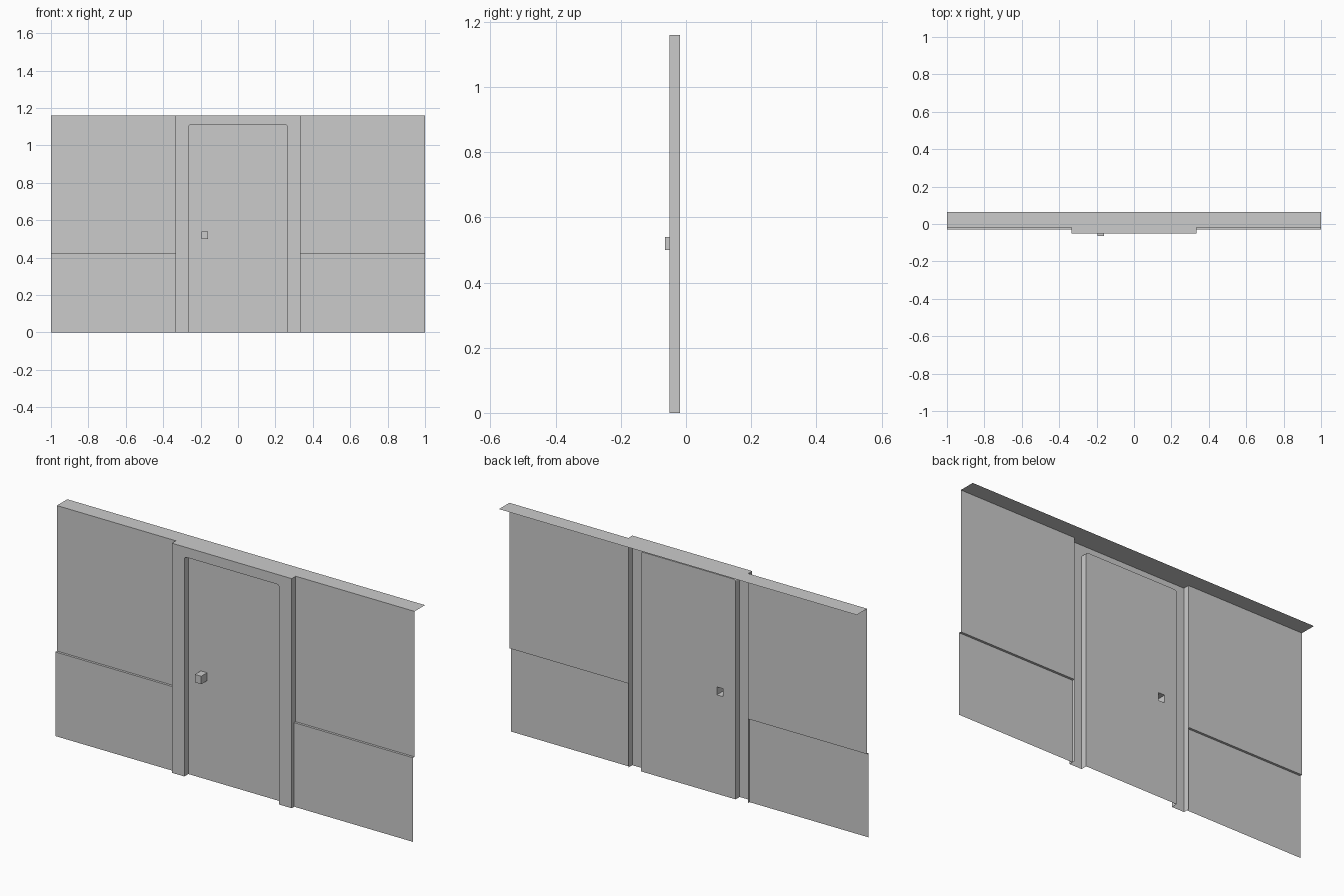
import bpy, bmesh
from math import sin, cos, pi
from mathutils import Vector

if "Cube" in bpy.data.objects:
    bpy.data.objects.remove(bpy.data.objects["Cube"])

TOP = 1.16                    # wall height
FRONT, BACK = -0.05, -0.018   # frame face, wall / door plane
REAR = 0.065                  # rear edge of the top cap
FRAME_X, DOOR_X, DOOR_Z, R = 0.335, 0.265, 1.11, 0.012


def make(name, faces, mirror=False):
    bm = bmesh.new()
    for face in faces:
        bm.faces.new([bm.verts.new(p) for p in face])
    bmesh.ops.remove_doubles(bm, verts=bm.verts, dist=1e-5)
    mesh = bpy.data.meshes.new(name)
    bm.to_mesh(mesh)
    bm.free()
    obj = bpy.data.objects.new(name, mesh)
    bpy.context.collection.objects.link(obj)
    if mirror:
        obj.modifiers.new("mirror", 'MIRROR')
    return obj


def sweep(path, offset):
    """Quads made by sliding an open path along an offset."""
    pts = [Vector(p) for p in path]
    off = Vector(offset)
    return [(a, b, b + off, a + off) for a, b in zip(pts, pts[1:])]


def at_y(profile, y):
    return [(x, y, z) for x, z in profile]


# Side walls: lower panel, small ledge, upper panel and top cap
wall = [(-0.03, 0), (-0.03, 0.425), (BACK, 0.425), (BACK, TOP), (REAR, TOP)]
make("side_wall", sweep([(1, y, z) for y, z in wall], (FRAME_X - 1, 0, 0)), mirror=True)

# Top cap above the doorway
make("doorway_cap", sweep([(FRAME_X, BACK, TOP), (FRAME_X, REAR, TOP)], (-2 * FRAME_X, 0, 0)))

# Door frame: hollow-backed face, outer sides and inner reveal
arc = [(DOOR_X - R + R * cos(i * pi / 8), DOOR_Z - R + R * sin(i * pi / 8)) for i in range(5)]
arch = arc + [(-x, z) for x, z in reversed(arc)]
opening = [(DOOR_X, 0)] + arch + [(-DOOR_X, 0)]
outer = [(FRAME_X, 0), (FRAME_X, TOP), (-FRAME_X, TOP), (-FRAME_X, 0)]
depth = BACK - FRONT
make("door_frame",
     [at_y(outer + opening[::-1], FRONT)]
     + sweep(at_y(outer, BACK), (0, -depth, 0))
     + sweep(at_y(opening, FRONT), (0, depth, 0)))

# Door leaf: grid with a hole behind the handle, plus the rounded top strip
xs = [-DOOR_X, -0.195, -0.16, DOOR_X]
zs = [0, 0.5, 0.54, DOOR_Z - R]


def cell(i, j):
    return [(xs[i], zs[j]), (xs[i + 1], zs[j]), (xs[i + 1], zs[j + 1]), (xs[i], zs[j + 1])]


leaf = [at_y(cell(i, j), BACK) for i in range(3) for j in range(3) if (i, j) != (1, 1)]
make("door", leaf + [at_y(arch, BACK)])

# Handle: small box open at the back
grip = cell(1, 1)
make("door_handle",
     [at_y(grip, -REAR)]
     + sweep(at_y(grip + grip[:1], BACK), (0, -REAR - BACK, 0)))
